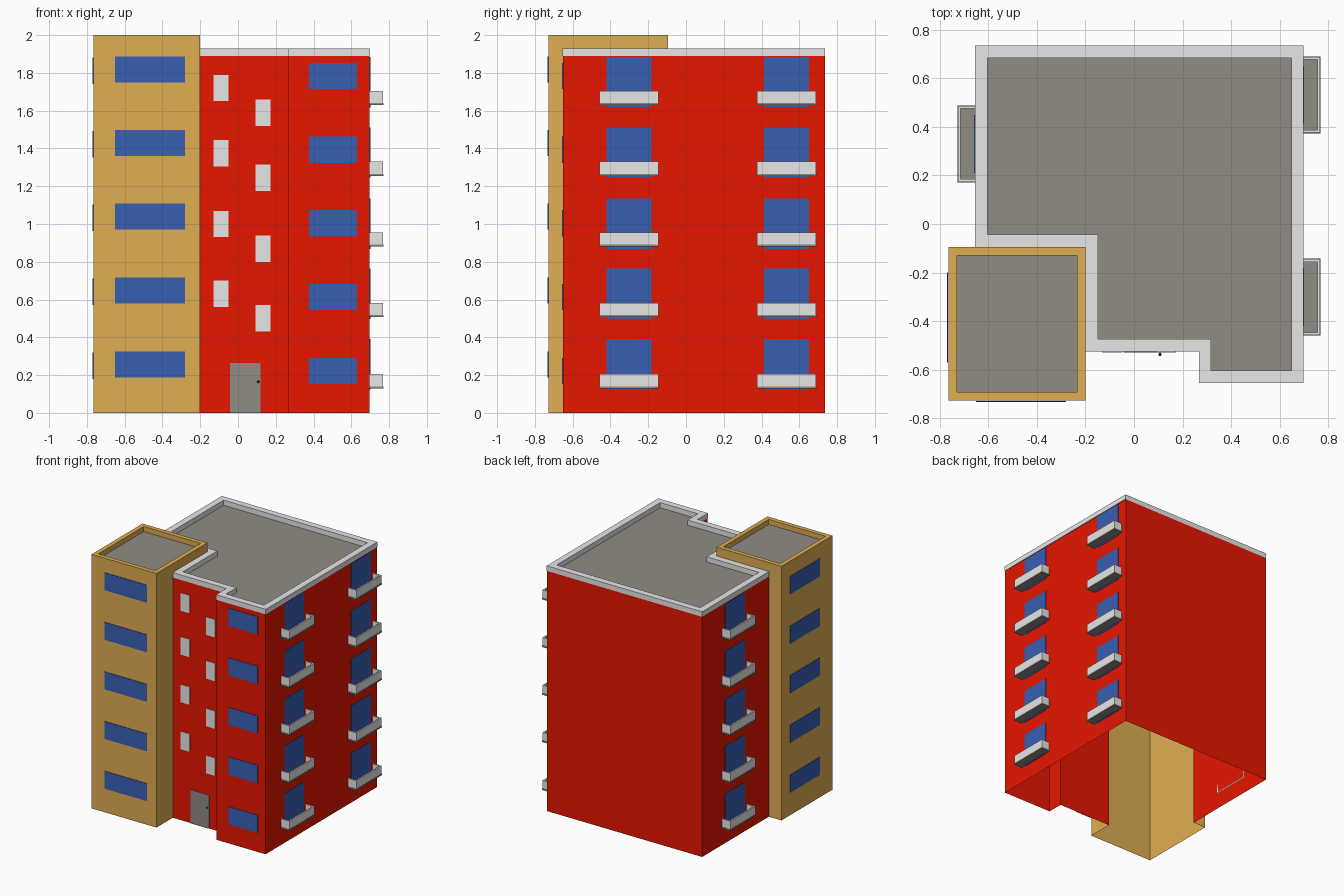
import bpy, bmesh
from mathutils import Vector

if "Cube" in bpy.data.objects:
    bpy.data.objects.remove(bpy.data.objects["Cube"])

def material(name, *rgb):
    m = bpy.data.materials.new(name)
    m.diffuse_color = (*rgb, 1)
    m.use_nodes = True
    m.node_tree.nodes["Principled BSDF"].inputs["Base Color"].default_value = m.diffuse_color
    return m

RED = material("red_wall", 0.80, 0.008, 0.0)
TAN = material("tan_wall", 0.74, 0.42, 0.085)
BLUE = material("blue_glass", 0.041, 0.115, 0.455)
LIGHT = material("light_grey", 0.80, 0.80, 0.80)
GREY = material("roof_grey", 0.28, 0.262, 0.235)
DARK = material("dark_knob", 0.06, 0.06, 0.06)

def finish(name, bm, mat):
    me = bpy.data.meshes.new(name)
    bm.to_mesh(me)
    bm.free()
    me.materials.append(mat)
    ob = bpy.data.objects.new(name, me)
    bpy.context.collection.objects.link(ob)
    return ob

def quad(bm, *pts):
    bm.faces.new([bm.verts.new(p) for p in pts])

def side_strip(bm, path, z0, z1, flip=False):
    """Vertical wall along a clockwise path, facing out (or in when flipped)."""
    for a, b in zip(path, path[1:]):
        if flip:
            a, b = b, a
        quad(bm, (*b, z0), (*a, z0), (*a, z1), (*b, z1))

def weld(bm):
    bmesh.ops.remove_doubles(bm, verts=bm.verts, dist=1e-5)

def inset(poly, w):
    """Inset a right-angled clockwise outline by w."""
    out = []
    for i, p in enumerate(poly):
        p = Vector(p)
        d1 = (p - Vector(poly[i - 1])).normalized()
        d2 = (Vector(poly[(i + 1) % len(poly)]) - p).normalized()
        n = Vector((d1.y + d2.y, -d1.x - d2.x))
        out.append(tuple(p + n * w))
    return out

def parapet(name, outer, w, z0, z1, mat):
    inner = inset(outer, w)
    o, i = outer + outer[:1], inner + inner[:1]
    bm = bmesh.new()
    side_strip(bm, o, z0, z1)
    side_strip(bm, i, z0, z1, True)
    for k in range(len(outer)):
        quad(bm, (*o[k + 1], z1), (*o[k], z1), (*i[k], z1), (*i[k + 1], z1))
    weld(bm)
    finish(name, bm, mat)

def roof(name, outline, z):
    bm = bmesh.new()
    quad(bm, *[(x, y, z) for x, y in reversed(outline)])
    finish(name, bm, GREY)

def add_box(bm, x0, x1, y0, y1, z0, z1):
    r = bmesh.ops.create_cube(bm, size=1)
    for v in r["verts"]:
        v.co = ((x0 + x1) / 2 + v.co.x * (x1 - x0),
                (y0 + y1) / 2 + v.co.y * (y1 - y0),
                (z0 + z1) / 2 + v.co.z * (z1 - z0))

def box(name, mat, *dims):
    bm = bmesh.new()
    add_box(bm, *dims)
    finish(name, bm, mat)

T = 0.005   # how far plates stand proud of the wall
G = 0.001   # plates sit just outside the wall, so the inside stays plain

def front_plate(name, mat, x0, x1, y, z0, z1):
    box(name, mat, x0, x1, y - T, y - G, z0, z1)

def side_plate(name, mat, x, s, y0, y1, z0, z1):
    xs = sorted((x + s * G, x + s * T))
    box(name, mat, *xs, y0, y1, z0, z1)

# Main block: open underneath, walls stop where the tower joins
L, R, BK, TR, TB = -0.655, 0.696, 0.735, -0.2, -0.095
MID, WING, TL, TF = -0.525, -0.651, -0.765, -0.728
main = [(L, TB), (L, BK), (R, BK), (R, WING), (0.267, WING),
        (0.267, MID), (TR, MID), (TR, TB)]
bm = bmesh.new()
side_strip(bm, main[:7], 0, 1.89)
weld(bm)
finish("main_walls", bm, RED)
# Parapet overhangs the right wall and the wing front by a hair
E = 0.003
rim = [(x + (E if x == R else 0), y - (E if y == WING else 0)) for x, y in main]
parapet("main_parapet", rim, 0.051, 1.89, 1.93, LIGHT)
roof("main_roof", main, 1.89)

# Corner tower
tower = [(TR, TF), (TL, TF), (TL, TB), (TR, TB)]
bm = bmesh.new()
side_strip(bm, [(TR, MID), (TR, TF), (TL, TF), (TL, TB), (L, TB)], 0, 1.96)
side_strip(bm, [(L, TB), (TR, TB), (TR, MID)], 1.89, 1.96)
weld(bm)
finish("tower_walls", bm, TAN)
parapet("tower_parapet", tower, 0.035, 1.96, 2.0, TAN)
roof("tower_roof", tower, 1.96)

# Tower windows (front and left) and wing windows
for i, z in enumerate((0.188, 0.58, 0.97, 1.36, 1.75)):
    front_plate(f"tower_front_window_{i}", BLUE, -0.65, -0.28, TF, z, z + 0.138)
    side_plate(f"tower_left_window_{i}", BLUE, TL, -1, -0.57, -0.2, z - 0.008, z + 0.132)
    front_plate(f"wing_window_{i}", BLUE, 0.375, 0.63, WING, z - 0.036, z + 0.103)

# Staggered stair windows
for i, z in enumerate((0.56, 0.93, 1.305, 1.65)):
    front_plate(f"stair_window_left_{i}", LIGHT, -0.13, -0.05, MID, z, z + 0.14)
for i, z in enumerate((0.43, 0.80, 1.175, 1.52)):
    front_plate(f"stair_window_right_{i}", LIGHT, 0.092, 0.172, MID, z, z + 0.14)

# Entrance door and knob
front_plate("entrance_door", GREY, -0.043, 0.119, MID, 0, 0.263)
bm = bmesh.new()
bmesh.ops.create_icosphere(bm, subdivisions=2, radius=0.007)
bmesh.ops.translate(bm, verts=bm.verts, vec=(0.107, MID - 0.012, 0.165))
finish("door_knob", bm, DARK)

# Balconies: slab, three-sided railing and glass door
def balcony(tag, x, s, yc, z, door_top):
    h, d, t = 0.159, 0.073, 0.011

    def xs(a, b):
        return sorted((x + s * a, x + s * b))
    box(f"balcony_slab_{tag}", GREY, *xs(0, d), yc - h, yc + h, z, z + 0.011)
    h, d = h - 0.003, d - 0.002
    bm = bmesh.new()
    add_box(bm, *xs(d - t, d), yc - h, yc + h, z + 0.011, z + 0.075)
    for y in (yc - h, yc + h - t):
        add_box(bm, *xs(0, d - t), y, y + t, z + 0.011, z + 0.075)
    finish(f"balcony_railing_{tag}", bm, LIGHT)
    side_plate(f"balcony_door_{tag}", BLUE, x, s, yc - 0.119, yc + 0.119,
               door_top - 0.266, door_top)

levels = ((0.13, 0.39), (0.507, 0.764), (0.88, 1.134), (1.255, 1.511), (1.63, 1.884))
for i, (z, top) in enumerate(levels):
    balcony(f"right_front_{i}", R, 1, -0.301, z, top)
    balcony(f"right_back_{i}", R, 1, 0.532, z, top)
    balcony(f"left_{i}", L, -1, 0.33, z, top)
